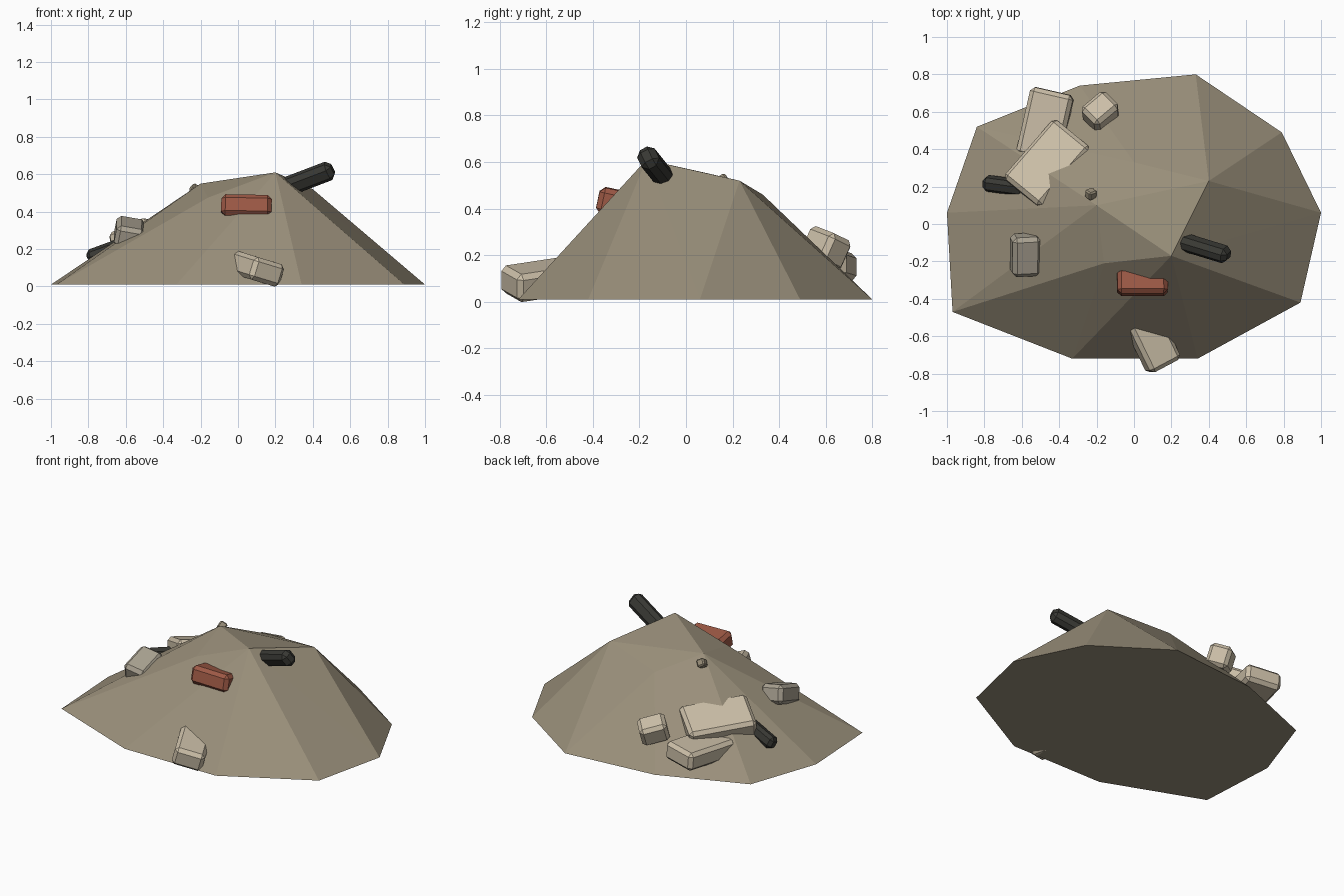
import bpy, bmesh
from math import radians
from mathutils import Euler, Vector

cube = bpy.data.objects.get("Cube")
if cube:
    bpy.data.objects.remove(cube, do_unlink=True)


def material(name, color):
    m = bpy.data.materials.new(name)
    m.use_nodes = True
    m.diffuse_color = (*color, 1)
    bsdf = next(n for n in m.node_tree.nodes if n.type == "BSDF_PRINCIPLED")
    bsdf.inputs["Base Color"].default_value = (*color, 1)
    bsdf.inputs["Roughness"].default_value = 0.9
    return m


earth = material("dusty earth", (0.32, 0.275, 0.195))
cream = material("pale stone", (0.60, 0.52, 0.39))
grey = material("grey stone", (0.40, 0.36, 0.285))
red = material("brick red", (0.34, 0.10, 0.06))
char = material("charred timber", (0.04, 0.04, 0.034))


def add_object(name, bm, mat):
    me = bpy.data.meshes.new(name)
    bm.to_mesh(me)
    bm.free()
    me.materials.append(mat)
    ob = bpy.data.objects.new(name, me)
    bpy.context.collection.objects.link(ob)
    return ob


def block(name, mat, center, size, rot, bevel=0.022):
    """Chamfered box, turned by Euler degrees."""
    bm = bmesh.new()
    bmesh.ops.create_cube(bm, size=1)
    bmesh.ops.scale(bm, vec=size, verts=bm.verts)
    bmesh.ops.bevel(bm, geom=bm.edges[:], offset=bevel, segments=1, affect='EDGES')
    ob = add_object(name, bm, mat)
    ob.location = center
    ob.rotation_euler = [radians(a) for a in rot]
    return ob


# Faceted mound: ten-sided foot and an uneven five-point crown
foot = [(-1, .06), (-.97, -.47), (-.33, -.72), (.34, -.72), (.89, -.42),
        (1, .06), (.79, .49), (.33, .80), (-.29, .74), (-.84, .52)]
crown = [(.20, -.17, .61), (.40, .23, .52), (0, .33, .46), (-.20, .10, .55), (-.16, -.21, .475)]
bm = bmesh.new()
for x, y in foot:
    bm.verts.new((x, y, 0.01))
for p in crown:
    bm.verts.new(p)
bmesh.ops.convex_hull(bm, input=bm.verts[:])
bmesh.ops.recalc_face_normals(bm, faces=bm.faces[:])
add_object("rubble_mound", bm, earth)

# Brick and stones half sunk in the slopes
block("red_brick", red, (.045, -.31, .425), (.27, .14, .115), (-12, 1, 0))
block("front_stone", cream, (.08, -.59, .10), (.19, .38, .125), (8, 15, 28))
block("side_stone", grey, (-.58, -.165, .285), (.155, .22, .12), (18, 10, 3))
block("small_stone", cream, (-.18, .60, .23), (.17, .14, .14), (-20, 14, 40))
block("upper_slab", cream, (-.458, .318, .255), (.42, .27, .12), (-19, 5, 49))
block("lower_slab", cream, (-.475, .53, .15), (.235, .37, .12), (2, -4, -13))

# Charred beam ends sticking out of the mound
block("upper_beam", char, (.345, -.12, .565), (.36, .085, .10), (30, -20, -17), 0.025)
block("lower_beam", char, (-.69, .205, .19), (.24, .08, .08), (25, -20, -8), 0.02)

# Crumb at the top of the mound
block("crumb", earth, (-.23, .16, .515), (.05, .05, .05), (40, 30, 20), 0.008)
